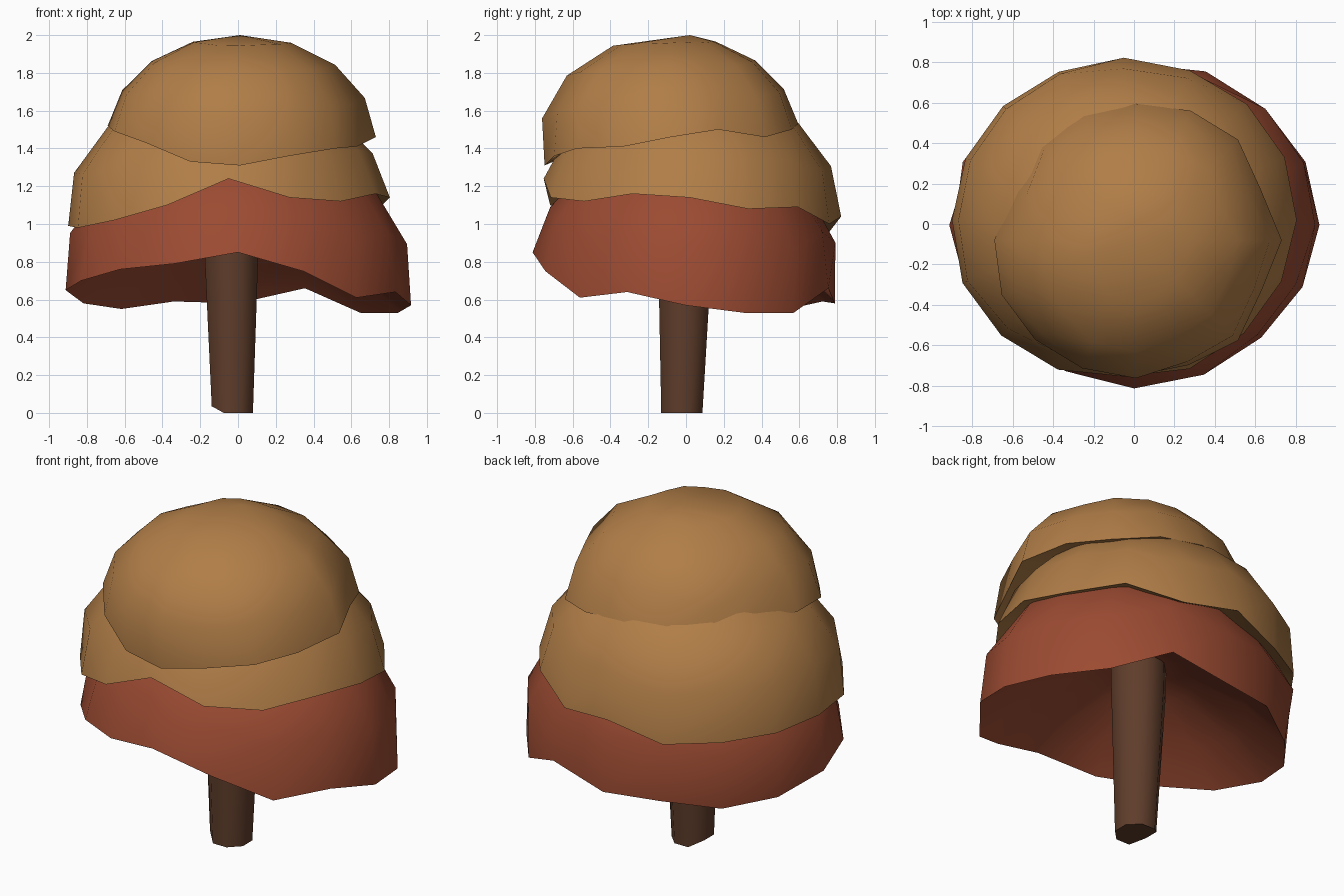
import bpy, bmesh, math

if "Cube" in bpy.data.objects:
    bpy.data.objects.remove(bpy.data.objects["Cube"])

def material(name, rgb):
    m = bpy.data.materials.new(name)
    m.diffuse_color = (*rgb, 1)
    m.use_nodes = True
    m.node_tree.nodes["Principled BSDF"].inputs["Base Color"].default_value = m.diffuse_color
    return m

TAN = material("tan_leaves", (0.44, 0.208, 0.064))
RED = material("red_brown_leaves", (0.33, 0.07, 0.032))
BARK = material("dark_bark", (0.115, 0.047, 0.024))

def finish(bm, name, mat, angle):
    bmesh.ops.recalc_face_normals(bm, faces=bm.faces)
    me = bpy.data.meshes.new(name)
    bm.to_mesh(me)
    bm.free()
    me.materials.append(mat)
    ob = bpy.data.objects.new(name, me)
    bpy.context.collection.objects.link(ob)
    bpy.ops.object.select_all(action='DESELECT')
    ob.select_set(True)
    bpy.context.view_layer.objects.active = ob
    bpy.ops.object.shade_smooth_by_angle(angle=math.radians(angle))
    return ob

def canopy(name, mat, cx, cy, rx, ry, zc, h, ceiling, tip_y, rim, bulge, rows=4):
    """Dome with an uneven rim and a hollow underside.
    Rim heights and radius factors run anticlockwise from +x."""
    bm = bmesh.new()
    n = len(rim)

    def ring(f, under=False):
        verts = []
        for i, z0 in enumerate(rim):
            a = math.tau * i / n
            start = math.asin(max(-1, (z0 - zc) / h))
            phi = start if under else start + (math.pi / 2 - start) * f
            s = math.sin(phi)
            # the wall tucks in under its widest level, more on the left
            tuck = 0.6 - 0.6 * math.cos(a)
            r = (math.cos(phi) if s > 0 else 1 - tuck * s * s) * bulge[i]
            z = zc + h * s
            if under:
                r *= 1 - f
                z += (ceiling - z) * f ** 0.7
            verts.append(bm.verts.new((cx + rx * r * math.cos(a),
                                       cy + ry * r * math.sin(a), z)))
        return verts

    rings = [ring(f, True) for f in (0.6, 0.25)]
    rings += [ring(k / rows) for k in range(rows)]
    for lo, hi in zip(rings, rings[1:]):
        for i in range(n):
            j = (i + 1) % n
            bm.faces.new((lo[i], lo[j], hi[j], hi[i]))
    # centre of the underside and apex
    for loop, y, z in ((rings[0], cy, ceiling), (rings[-1], tip_y, zc + h)):
        tip = bm.verts.new((cx, y, z))
        for i in range(n):
            bm.faces.new((loop[i], loop[(i + 1) % n], tip))
    return finish(bm, name, mat, 60)

# Leaf layers, from bottom to top
canopy("lower_canopy", RED, 0.0, -0.005, 0.93, 0.825, 0.74, 0.72, 1.12, 0.0,
       [.57, .53, .53, .66, .58, .59, .55, .58,
        .65, .70, .76, .79, .85, .75, .61, .64],
       [.985, .99, 1.0, 1.0, .99, .99, 1.01, 1.01,
        1.0, .97, .95, .95, .99, .97, .96, .97])
canopy("middle_canopy", TAN, -0.05, 0.02, 0.86, 0.81, 1.06, 0.68, 1.30, 0.02,
       [1.14, 1.08, 1.09, 1.00, 1.04, .95, .97, .98,
        .99, .98, 1.02, 1.10, 1.24, 1.14, 1.12, 1.16],
       [1.0, 1.0, 1.0, .99, .99, 1.0, 1.0, 1.0,
        1.0, 1.02, 1.0, .99, .99, .99, .98, .99])
canopy("top_canopy", TAN, 0.01, -0.08, 0.72, 0.71, 1.45, 0.55, 1.60, 0.02,
       [1.46, 1.50, 1.46, 1.50, 1.53, 1.50, 1.42, 1.50,
        1.52, 1.49, 1.43, 1.33, 1.31, 1.36, 1.40, 1.41],
       [1.0, .93, .99, .98, .96, .96, .95, .91,
        .98, 1.0, .98, .99, .98, .95, .99, .93])

# Tapered trunk, widening upwards into the leaves
bm = bmesh.new()
levels = []
for cx, cy, r, z in ((-0.03, -0.022, 0.118, 0.0), (-0.035, -0.005, 0.154, 0.85),
                     (-0.035, -0.005, 0.16, 1.18)):
    levels.append([bm.verts.new((cx + r * math.cos(math.tau * (i + 0.5) / 8),
                                 cy + r * math.sin(math.tau * (i + 0.5) / 8), z))
                   for i in range(8)])
for v in levels[0]:  # chipped foot on the left
    if v.co.x < -0.12:
        v.co.z = 0.035
for lo, hi in zip(levels, levels[1:]):
    for i in range(8):
        j = (i + 1) % 8
        bm.faces.new((lo[i], lo[j], hi[j], hi[i]))
bm.faces.new(levels[0])
bm.faces.new(levels[-1])
finish(bm, "trunk", BARK, 50)
